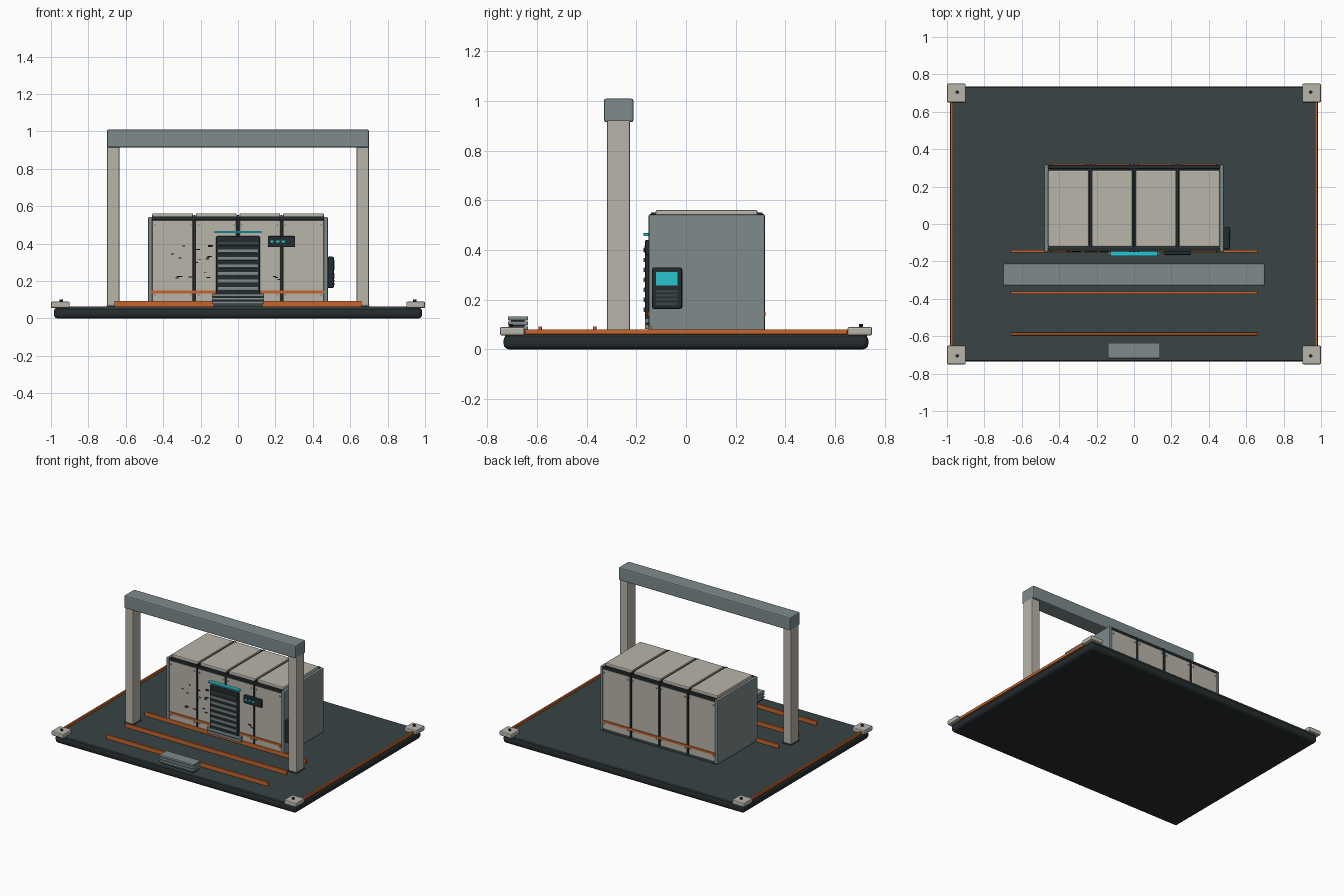
import bpy, math, random
from mathutils import Vector

cube = bpy.data.objects.get("Cube")
if cube:
    bpy.data.objects.remove(cube, do_unlink=True)


def material(name, r, g, b):
    m = bpy.data.materials.new(name)
    m.use_nodes = True
    m.diffuse_color = (r, g, b, 1)
    m.node_tree.nodes["Principled BSDF"].inputs["Base Color"].default_value = (r, g, b, 1)
    return m


CREAM = material("warm cream", 0.48, 0.46, 0.40)
GREY = material("steel grey", 0.21, 0.26, 0.265)
DECK = material("dark slate", 0.04, 0.058, 0.058)
DARK = material("charcoal", 0.018, 0.025, 0.026)
ORANGE = material("safety orange", 0.58, 0.13, 0.025)
CYAN = material("cyan glow", 0.02, 0.55, 0.63)
BLACK = material("black", 0.005, 0.005, 0.006)


def box(name, x, y, z, mat, bevel=0.0, segments=2):
    """Box from (low, high) ranges on each axis, with an optional bevel."""
    bpy.ops.mesh.primitive_cube_add(size=1)
    o = bpy.context.object
    o.name = name
    for v in o.data.vertices:
        v.co = Vector([(lo + hi) / 2 + c * (hi - lo) for c, (lo, hi) in zip(v.co, (x, y, z))])
    o.data.materials.append(mat)
    if bevel:
        b = o.modifiers.new("bevel", "BEVEL")
        b.width, b.segments = bevel, segments
    return o


def bolt(name, pos, radius, depth, mat, axis="Z"):
    rot = (math.pi / 2, 0, 0) if axis == "Y" else (0, 0, 0)
    bpy.ops.mesh.primitive_cylinder_add(vertices=10, radius=radius, depth=depth, location=pos, rotation=rot)
    bpy.context.object.name = name
    bpy.context.object.data.materials.append(mat)


def span(centre, half):
    return (centre - half, centre + half)


# Platform
box("platform_base", (-0.985, 0.985), (-0.735, 0.735), (0, 0.058), DARK, 0.022, 3)
box("platform_deck", (-0.975, 0.975), (-0.73, 0.73), (0.05, 0.064), DECK, 0.004)

# Corner blocks and edge rails
for sx in (-1, 1):
    for sy in (-1, 1):
        box("corner_block", span(sx * 0.95, 0.05), span(sy * 0.7, 0.05), (0.056, 0.09), CREAM, 0.007)
        bolt("corner_bolt", (sx * 0.945, sy * 0.705, 0.095), 0.009, 0.014, DARK)
    box("edge_rail", span(sx * 0.975, 0.007), (-0.65, 0.65), (0.06, 0.08), ORANGE, 0.003)

# Floor guide rails
for y in (-0.145, -0.368, -0.588):
    box("floor_rail", (-0.66, 0.66), span(y, 0.007), (0.062, 0.093), ORANGE, 0.003)

# Gantry
for sx in (-1, 1):
    box("gantry_foot", span(sx * 0.667, 0.035), (-0.322, -0.222), (0.06, 0.07), DECK)
    box("gantry_post", span(sx * 0.667, 0.033), (-0.318, -0.226), (0.068, 0.925), CREAM, 0.006)
box("gantry_beam", (-0.7, 0.7), (-0.33, -0.212), (0.915, 1.01), GREY, 0.008)

# Entry step: stacked treads at the platform edge
for i in range(3):
    z = 0.076 + i * 0.02
    box("step_tread", (-0.14, 0.14), (-0.718, -0.636), (z, z + 0.017), GREY, 0.005)
box("step_core", (-0.13, 0.13), (-0.705, -0.65), (0.06, 0.125), DECK)

# Cabinet core and end walls
box("cabinet_core", (-0.465, 0.465), (-0.138, 0.308), (0.064, 0.54), DECK)
for sx in (-1, 1):
    box("end_wall", span(sx * 0.469, 0.011), (-0.15, 0.317), (0.07, 0.543), GREY, 0.005)
for y in (-0.138, 0.305):
    box("top_trim", (-0.46, 0.46), span(y, 0.01), (0.525, 0.545), DARK, 0.003)

# Cabinet modules: front, back and roof panels with corner bolts
for i in range(4):
    x = -0.3495 + i * 0.233
    box("front_panel", span(x, 0.108), (-0.147, -0.13), (0.085, 0.525), CREAM, 0.004)
    box("back_panel", span(x, 0.108), (0.3, 0.315), (0.085, 0.525), CREAM, 0.004)
    box("roof_panel", span(x, 0.109), (-0.122, 0.288), (0.535, 0.562), CREAM, 0.007)
    for dx in (-0.095, 0.095):
        for z in (0.125, 0.5):
            for y in (-0.147, 0.315):
                bolt("panel_bolt", (x + dx, y, z), 0.005, 0.008, GREY, "Y")

# Seams between modules
for i in range(3):
    x = -0.233 + i * 0.233
    for y in (-0.142, 0.309):
        box("seam_strip", span(x, 0.007), span(y, 0.009), (0.08, 0.54), DARK, 0.002)
    box("roof_seam", span(x, 0.006), (-0.14, 0.308), (0.535, 0.552), DARK)

# Orange stripes along the front and back
for y in (-0.148, 0.316):
    box("body_stripe", (-0.46, 0.46), span(y, 0.005), (0.134, 0.15), ORANGE)

# Shutter door
box("shutter_frame", (-0.117, 0.117), (-0.165, -0.14), (0.1, 0.44), DARK, 0.006)
for i in range(7):
    z = 0.16 + i * 0.04
    box("shutter_slat", (-0.107, 0.107), (-0.171, -0.16), span(z, 0.009), GREY if i < 6 else DECK, 0.003)
for z in (0.092, 0.115):
    box("door_sill", (-0.14, 0.14), (-0.166, -0.14), span(z, 0.01), GREY, 0.003)
box("door_light", (-0.125, 0.125), (-0.172, -0.14), (0.456, 0.468), CYAN, 0.002)

# Status display beside the door
box("status_display", (0.16, 0.305), (-0.165, -0.14), (0.382, 0.44), DARK, 0.004)
for x in (0.182, 0.212, 0.242):
    box("status_lamp", span(x, 0.009), (-0.168, -0.16), span(0.412, 0.006), CYAN)

# Control box on the left end wall
box("control_box", (0.475, 0.513), (-0.137, -0.015), (0.163, 0.33), DARK, 0.008)
box("control_screen", (0.505, 0.517), (-0.12, -0.035), (0.258, 0.312), CYAN)
for i in range(4):
    box("control_vent", (0.505, 0.517), (-0.12, -0.035), span(0.235 - i * 0.017, 0.005), DECK)

# Scattered wear marks on the front panels
random.seed(4)
for i in range(20):
    x = random.uniform(-0.36, -0.13) if i < 17 else random.uniform(0.19, 0.22)
    z = random.uniform(0.2, 0.43) if i < 17 else random.uniform(0.2, 0.24)
    box("wear_mark", span(x, random.uniform(0.006, 0.014)), (-0.15, -0.146), span(z, 0.0025), BLACK)
